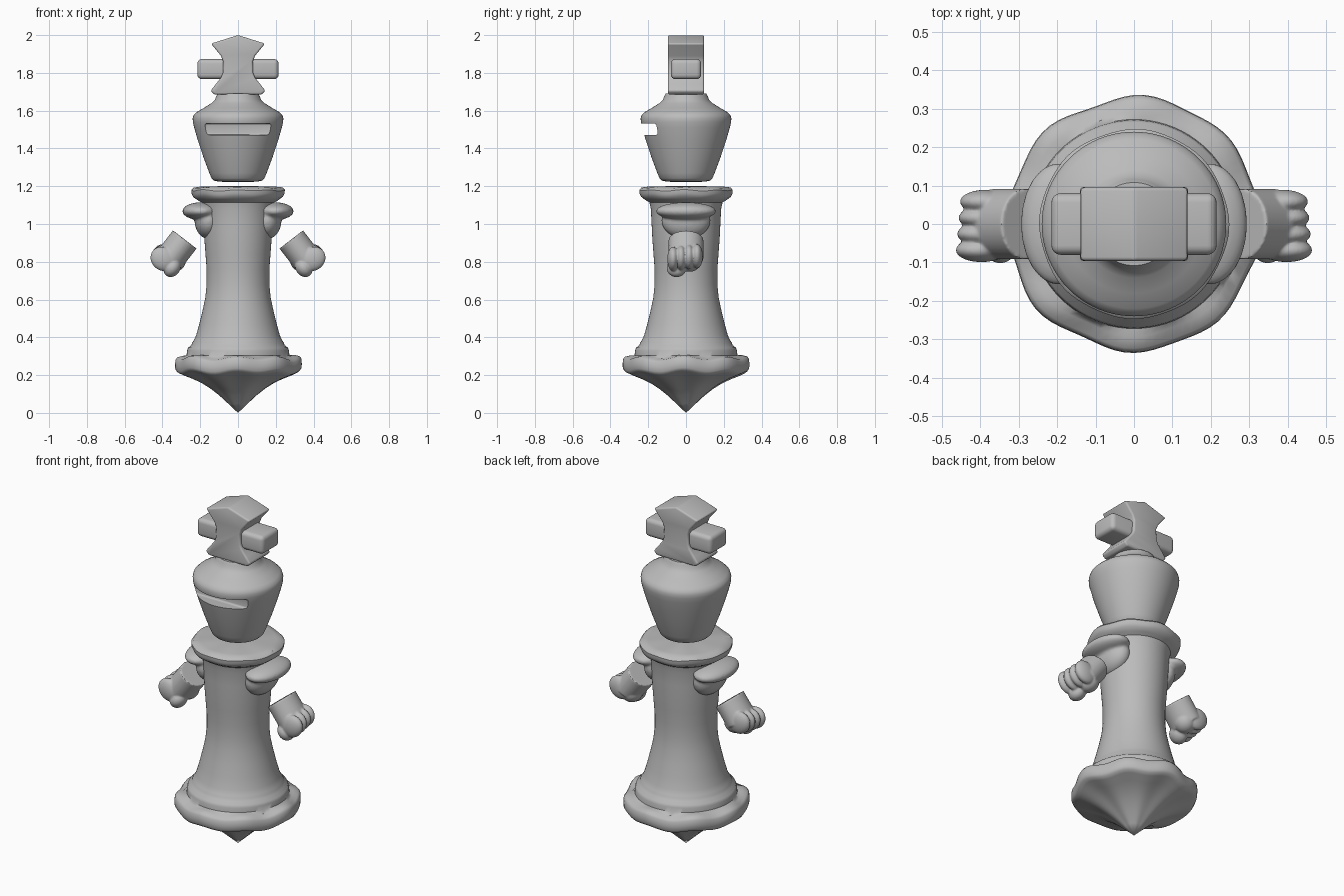
import bpy, bmesh, math
from mathutils import Matrix, Vector

if "Cube" in bpy.data.objects:
    bpy.data.objects.remove(bpy.data.objects["Cube"])

grey = bpy.data.materials.new("stone_grey")
grey.diffuse_color = (0.5, 0.5, 0.5, 1)
grey.use_nodes = True
grey.node_tree.nodes["Principled BSDF"].inputs["Base Color"].default_value = grey.diffuse_color


def add_object(name, bm):
    bmesh.ops.recalc_face_normals(bm, faces=bm.faces)
    mesh = bpy.data.meshes.new(name)
    bm.to_mesh(mesh)
    bm.free()
    obj = bpy.data.objects.new(name, mesh)
    bpy.context.collection.objects.link(obj)
    mesh.materials.append(grey)
    return obj


def select(obj):
    bpy.ops.object.select_all(action='DESELECT')
    obj.select_set(True)
    bpy.context.view_layer.objects.active = obj


def smooth(obj, angle=40):
    select(obj)
    bpy.ops.object.shade_smooth_by_angle(angle=math.radians(angle))


def apply(obj, kind, **settings):
    mod = obj.modifiers.new(kind.lower(), kind)
    for key, value in settings.items():
        setattr(mod, key, value)
    select(obj)
    bpy.ops.object.modifier_apply(modifier=mod.name)


def lathe(name, profile, wobble=None, seg=80):
    """Turn an (r, z) profile about z; wobble(r, z, angle) reshapes it."""
    bm = bmesh.new()
    rings = []
    for r, z in profile:
        if r == 0:
            rings.append([bm.verts.new((0, 0, z))] * seg)
            continue
        ring = []
        for i in range(seg):
            a = 2 * math.pi * i / seg
            rr, zz = wobble(r, z, a) if wobble else (r, z)
            ring.append(bm.verts.new((rr * math.cos(a), rr * math.sin(a), zz)))
        rings.append(ring)
    for low, high in zip(rings, rings[1:]):
        for i in range(seg):
            j = (i + 1) % seg
            corners = list(dict.fromkeys([low[i], low[j], high[j], high[i]]))
            if len(corners) > 2:
                bm.faces.new(corners)
    return add_object(name, bm)


def ellipsoid(bm, center, radii, frame=Matrix.Identity(4)):
    m = frame @ Matrix.Translation(center) @ Matrix.Diagonal((*radii, 1))
    bmesh.ops.create_uvsphere(bm, u_segments=32, v_segments=20, radius=1, matrix=m)


def box(name, center, size, bevel):
    bm = bmesh.new()
    m = Matrix.Translation(center) @ Matrix.Diagonal((*size, 1))
    bmesh.ops.create_cube(bm, size=1, matrix=m)
    bmesh.ops.bevel(bm, geom=bm.edges[:], offset=bevel, segments=4,
                    profile=0.5, affect='EDGES')
    return add_object(name, bm)


# Body: pointed underside, uneven base band, waisted column and top rim
def uneven(r, z, a):
    wave = math.cos(8 * a + 0.4) + 0.4 * math.cos(5 * a)
    if z < 0.3:
        return r * (1 + 0.018 * wave), z + 0.008 * wave * min(1, z / 0.2)
    if z > 1.14 and r > 0.22:
        return r * (1 + 0.006 * wave), z + 0.003 * wave
    return r, z


body = lathe("body", [
    (0, 0), (0.05, 0.047), (0.1, 0.093), (0.15, 0.132), (0.2, 0.163),
    (0.25, 0.186), (0.3, 0.205), (0.32, 0.214), (0.329, 0.228), (0.33, 0.25),
    (0.328, 0.277), (0.318, 0.29), (0.29, 0.297), (0.272, 0.305),
    (0.27, 0.33), (0.265, 0.345), (0.247, 0.358), (0.242, 0.372),
    (0.233, 0.385), (0.222, 0.41), (0.205, 0.47), (0.188, 0.54),
    (0.173, 0.61), (0.166, 0.68), (0.166, 0.76), (0.172, 0.84),
    (0.178, 0.92), (0.182, 1.0), (0.186, 1.08), (0.194, 1.115),
    (0.215, 1.127), (0.237, 1.142), (0.245, 1.16), (0.246, 1.178),
    (0.235, 1.19), (0.2, 1.198), (0, 1.202)], uneven)
smooth(body)

# Head with eye slot
head = lathe("head", [
    (0, 1.222), (0.1, 1.224), (0.128, 1.23), (0.14, 1.242), (0.152, 1.27),
    (0.182, 1.35), (0.215, 1.45), (0.232, 1.51), (0.239, 1.54),
    (0.24, 1.56), (0.235, 1.577), (0.22, 1.592), (0.18, 1.615),
    (0.14, 1.64), (0.122, 1.657), (0.116, 1.675), (0.108, 1.69), (0, 1.695)])
cutter = box("slot_cutter", (0, -0.275, 1.502), (0.35, 0.25, 0.06), 0.01)
apply(head, 'BOOLEAN', object=cutter, operation='DIFFERENCE', solver='EXACT')
bpy.data.objects.remove(cutter)
smooth(head)

# Cross on top: flared upright extruded in depth, plus a rounded crossbar
half = [(0.125, 1.685), (0.145, 1.705), (0.118, 1.74), (0.09, 1.775),
        (0.08, 1.80), (0.078, 1.86), (0.09, 1.89), (0.143, 1.955)]
outline = half + [(0, 2.0)] + [(-x, z) for x, z in reversed(half)]
bm = bmesh.new()
base = bm.faces.new([bm.verts.new((x, -0.096, z)) for x, z in outline])
moved = bmesh.ops.extrude_face_region(bm, geom=[base])["geom"]
bmesh.ops.translate(bm, vec=(0, 0.192, 0),
                    verts=[v for v in moved if isinstance(v, bmesh.types.BMVert)])
upright = add_object("cross_upright", bm)
apply(upright, 'BEVEL', width=0.01, segments=3, limit_method='ANGLE',
      angle_limit=math.radians(30))
smooth(upright, 50)
crossbar = box("crossbar", (0, 0, 1.82), (0.43, 0.16, 0.106), 0.024)
smooth(crossbar, 50)

for side, label in ((1, "right"), (-1, "left")):
    # Shoulder pads
    bm = bmesh.new()
    ellipsoid(bm, (side * 0.195, 0, 1.068), (0.1, 0.16, 0.047))
    ellipsoid(bm, (side * 0.155, 0, 1.02), (0.075, 0.13, 0.1))
    shoulder = add_object(label + "_shoulder", bm)
    apply(shoulder, 'REMESH', mode='VOXEL', voxel_size=0.008)
    apply(shoulder, 'SMOOTH', factor=0.5, iterations=6)
    smooth(shoulder, 60)

    # Floating fist; local axes: along the arm, outward, and front to back
    along = Vector((side * 0.61, 0, -0.79))
    out = Vector((side * 0.79, 0, 0.61))
    frame = Matrix.Translation((side * 0.282, 0, 0.918)) @ Matrix((
        (along.x, out.x, 0, 0), (0, 0, 1, 0), (along.z, out.z, 0, 0), (0, 0, 0, 1)))
    bm = bmesh.new()
    palm = frame @ Matrix.Translation((0.065, 0, 0)) @ Matrix.Diagonal(
        (1, 0.079, 0.092, 1)) @ Matrix.Rotation(math.pi / 2, 4, 'Y')
    bmesh.ops.create_cone(bm, cap_ends=True, segments=40, radius1=1, radius2=1,
                          depth=0.13, matrix=palm)
    for k in range(4):
        y = 0.058 - 0.042 * k
        ellipsoid(bm, (0.134 + 0.006 * k, 0.028, y), (0.062, 0.07, 0.031), frame)
    ellipsoid(bm, (0.16, -0.04, -0.05), (0.052, 0.042, 0.052), frame)
    ellipsoid(bm, (0.12, -0.03, 0.02), (0.06, 0.055, 0.06), frame)
    hand = add_object(label + "_hand", bm)
    apply(hand, 'REMESH', mode='VOXEL', voxel_size=0.005)
    apply(hand, 'SMOOTH', factor=0.5, iterations=4)
    smooth(hand, 45)
